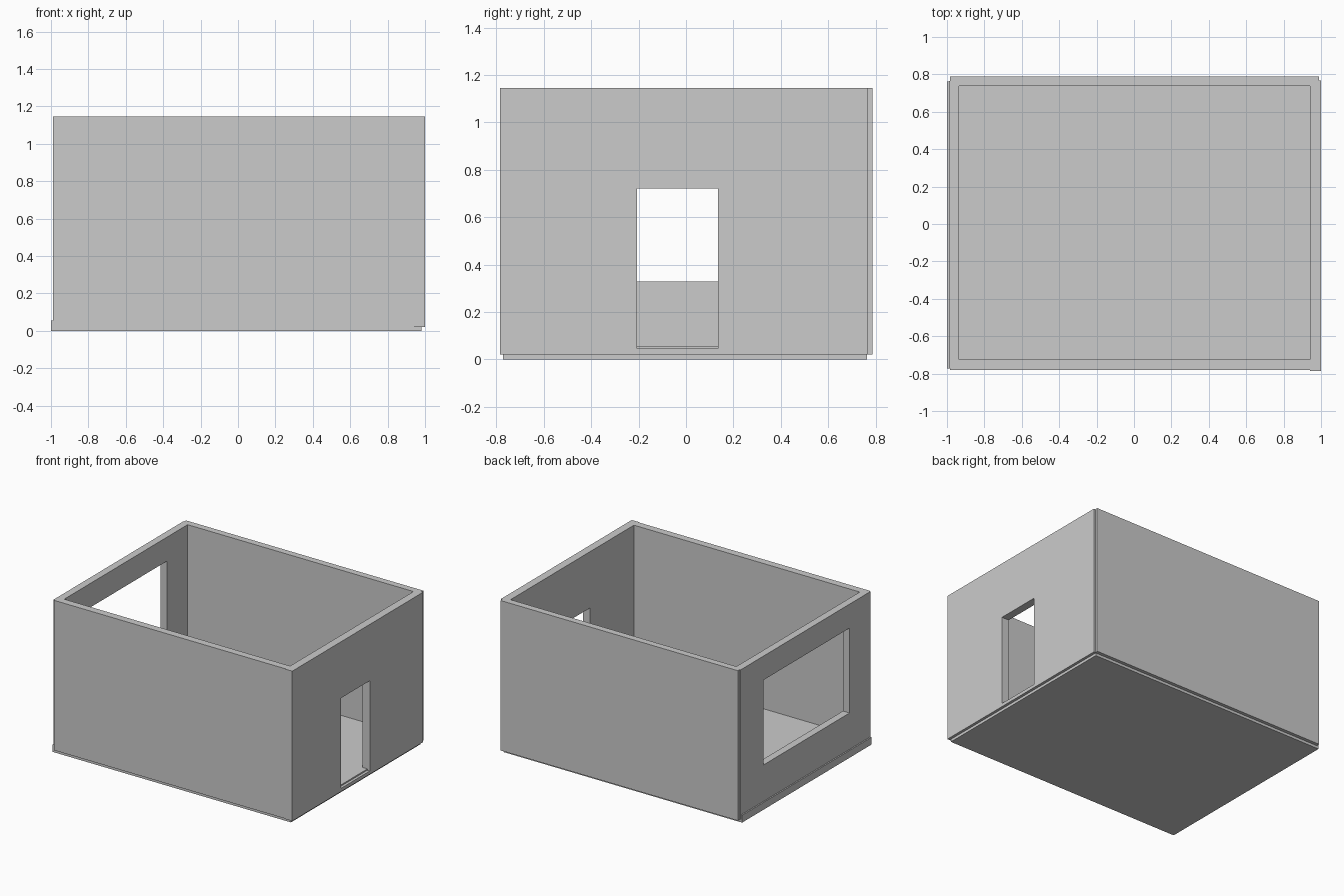
import bpy, bmesh

if "Cube" in bpy.data.objects:
    bpy.data.objects.remove(bpy.data.objects["Cube"])


def prism(name, outline, z0, z1):
    """Extrude a flat outline from z0 up to z1."""
    bm = bmesh.new()
    face = bm.faces.new([bm.verts.new((x, y, z0)) for x, y in outline])
    top = bmesh.ops.extrude_face_region(bm, geom=[face])["geom"]
    for v in top:
        if isinstance(v, bmesh.types.BMVert):
            v.co.z = z1
    bmesh.ops.recalc_face_normals(bm, faces=bm.faces)
    mesh = bpy.data.meshes.new(name)
    bm.to_mesh(mesh)
    bm.free()
    obj = bpy.data.objects.new(name, mesh)
    bpy.context.collection.objects.link(obj)
    return obj


def box(name, x0, x1, y0, y1, z0, z1):
    return prism(name, [(x0, y0), (x1, y0), (x1, y1), (x0, y1)], z0, z1)


def cut(target, cutter):
    """Subtract the cutter, then remove it."""
    cutter.hide_render = True
    mod = target.modifiers.new("cut", 'BOOLEAN')
    mod.operation, mod.solver, mod.object = 'DIFFERENCE', 'EXACT', cutter
    bpy.context.view_layer.objects.active = target
    bpy.ops.object.modifier_apply(modifier=mod.name)
    bpy.data.objects.remove(cutter)


# Floor slab, sticking out slightly on the left
box("floor_slab", -1.0, 0.98, -0.772, 0.763, 0.0, 0.055)

# Wall shell with slightly stepped outer corners
walls = prism("walls", [
    (-0.983, -0.78), (0.94, -0.78), (0.94, -0.785), (1.0, -0.785),
    (1.0, 0.767), (0.988, 0.767), (0.988, 0.788), (-0.983, 0.788),
    (-0.983, 0.765), (-0.99, 0.765), (-0.99, -0.772), (-0.983, -0.772),
], 0.02, 1.145)

# Room interior, doorway in the right wall, window in the left wall
cut(walls, box("room_cutter", -0.935, 0.94, -0.725, 0.738, -0.1, 1.3))
cut(walls, box("door_cutter", 0.9, 1.1, -0.207, 0.135, 0.045, 0.722))
cut(walls, box("window_cutter", -1.1, -0.9, -0.525, 0.495, 0.328, 0.965))
